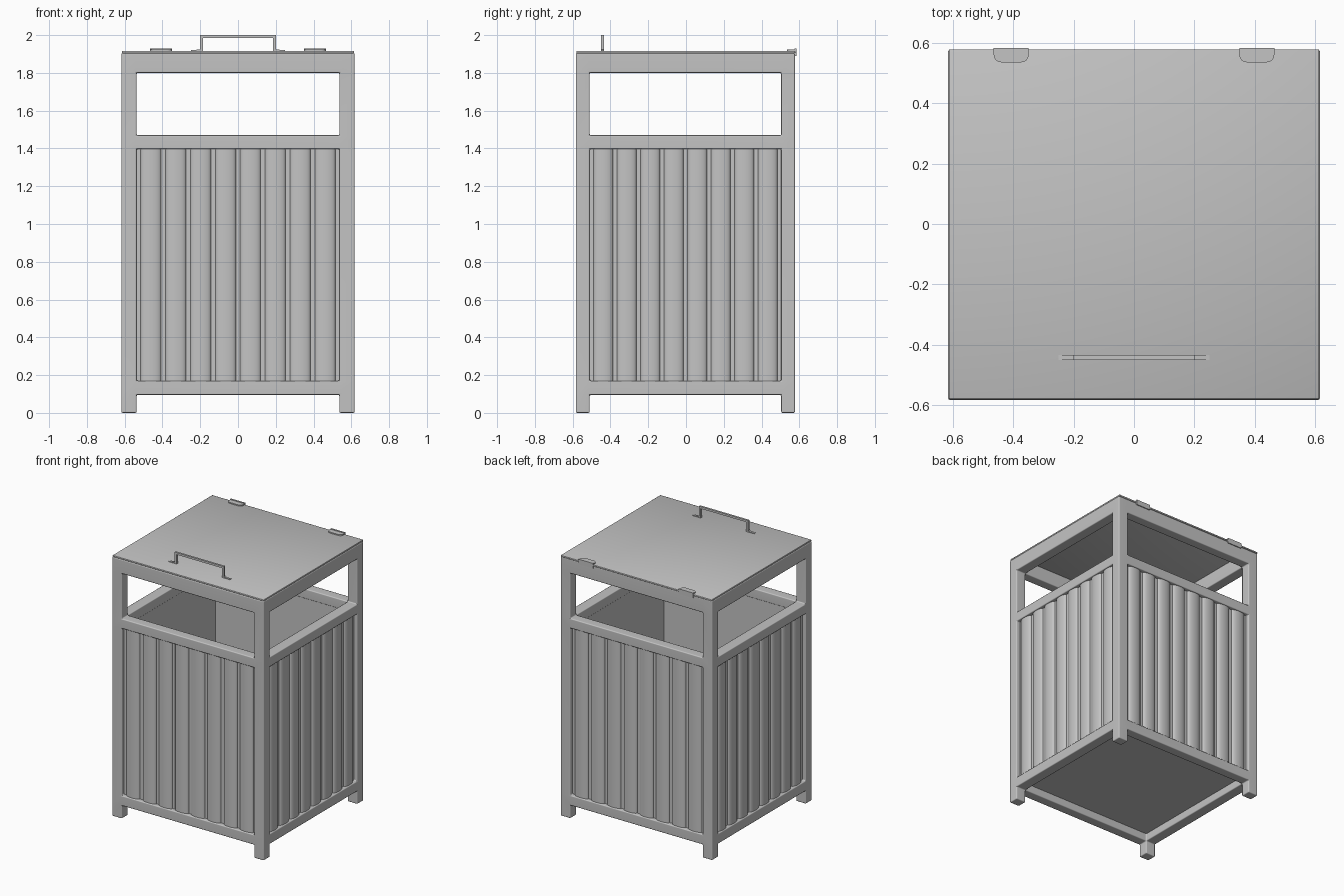
import bpy, bmesh, math
from mathutils import Matrix

if "Cube" in bpy.data.objects:
    bpy.data.objects.remove(bpy.data.objects["Cube"], do_unlink=True)

metal = bpy.data.materials.new("grey_metal")
metal.use_nodes = True
GREY = (0.55, 0.55, 0.55, 1)
metal.diffuse_color = GREY
metal.node_tree.nodes["Principled BSDF"].inputs["Base Color"].default_value = GREY

HX, HY, CY = 0.617, 0.58, -0.003       # outer half sizes and centre in y
IX, IY = 0.537, 0.507                  # half sizes of the openings
Z = [0, 0.095, 0.17, 1.397, 1.47, 1.80, 1.905]


def finish(name, bm, angle=60, y=CY):
    bmesh.ops.recalc_face_normals(bm, faces=bm.faces)
    mesh = bpy.data.meshes.new(name)
    bm.to_mesh(mesh)
    bm.free()
    mesh.materials.append(metal)
    ob = bpy.data.objects.new(name, mesh)
    ob.location.y = y
    bpy.context.collection.objects.link(ob)
    bpy.ops.object.select_all(action='DESELECT')
    ob.select_set(True)
    bpy.context.view_layer.objects.active = ob
    bpy.ops.object.shade_smooth_by_angle(angle=math.radians(angle))
    return ob


def add_box(bm, lo, hi):
    size = [b - a for a, b in zip(lo, hi)]
    mid = [(a + b) / 2 for a, b in zip(lo, hi)]
    m = Matrix.Translation(mid) @ Matrix.Diagonal((*size, 1))
    bmesh.ops.create_cube(bm, size=1, matrix=m)


def prism(bm, outline, axis_map, a, b):
    """Extrude a 2D outline from a to b; axis_map places (u, v, w) in space."""
    ends = [[bm.verts.new(axis_map(u, v, w)) for u, v in outline] for w in (a, b)]
    bm.faces.new(ends[0])
    bm.faces.new(ends[1])
    n = len(outline)
    for i in range(n):
        j = (i + 1) % n
        bm.faces.new((ends[0][i], ends[0][j], ends[1][j], ends[1][i]))


def round_edges(bm, offset, segments):
    bmesh.ops.recalc_face_normals(bm, faces=bm.faces)
    edges = [e for e in bm.edges if e.calc_face_angle(0) > 0.5]
    bmesh.ops.bevel(bm, geom=edges, offset=offset, segments=segments, profile=0.5, affect='EDGES')


# Frame: one fused shell of four posts and three rings of rails
def solid(i, j, k):
    if not (0 <= i < 3 and 0 <= j < 3 and 0 <= k < 6):
        return False
    outer = (i != 1) + (j != 1)
    return outer == 2 or (outer == 1 and k % 2 == 1)


cuts = [(-HX, -IX, IX, HX), (-HY, -IY, IY, HY), Z]
bm = bmesh.new()
grid = {}


def corner(key):
    if key not in grid:
        grid[key] = bm.verts.new([cuts[a][key[a]] for a in range(3)])
    return grid[key]


for cell in [(i, j, k) for i in range(3) for j in range(3) for k in range(6)]:
    if not solid(*cell):
        continue
    for a in range(3):
        for side in (0, 1):
            beside = list(cell)
            beside[a] += 2 * side - 1
            if solid(*beside):
                continue
            loop = []
            for du, dv in ((0, 0), (1, 0), (1, 1), (0, 1)):
                key = list(cell)
                key[a] += side
                key[(a + 1) % 3] += du
                key[(a + 2) % 3] += dv
                loop.append(corner(tuple(key)))
            bm.faces.new(loop)
round_edges(bm, 0.007, 2)
frame = finish("frame", bm)
even = frame.modifiers.new("even_shading", 'WEIGHTED_NORMAL')
even.keep_sharp = True


# Slatted panels: a backing board with eight gently bowed slats on each side
def panel(name, half, reach, inside, turn):
    bm = bmesh.new()
    back = reach - 0.028
    add_box(bm, (-half - 0.01, -back, Z[2] - 0.01), (half + 0.01, -inside - 0.002, Z[3] + 0.01))
    pitch = half * 2 / 8.15
    w = pitch * 0.41
    for n in range(8):
        x = (n - 3.5) * pitch
        arc = [(x - w * math.cos(math.pi * s / 12), -back - 0.02 * math.sin(math.pi * s / 12))
               for s in range(13)]
        prism(bm, arc, lambda u, v, t: (u, v, t), Z[2] - 0.005, Z[3] + 0.005)
    bmesh.ops.rotate(bm, verts=bm.verts, matrix=Matrix.Rotation(turn * math.pi / 2, 3, 'Z'))
    finish(name, bm, 40)


for turn, name in enumerate(("front_panel", "left_panel", "back_panel", "right_panel")):
    if turn % 2:
        panel(name, IY, HX, IX, turn)
    else:
        panel(name, IX, HY, IY, turn)

# Floor
bm = bmesh.new()
add_box(bm, (-IX - 0.01, -IY - 0.01, 0.15), (IX + 0.01, IY + 0.01, 0.165))
finish("floor", bm)

# Lid: thin sheet with softened edges
bm = bmesh.new()
add_box(bm, (-HX + 0.003, -HY + 0.003, 1.904), (HX - 0.003, HY + 0.002, 1.916))
round_edges(bm, 0.003, 2)
finish("lid", bm)

# Handle: flat strip bent into a bridge with two feet
bm = bmesh.new()
half_path = [(0.25, 1.914), (0.25, 1.92), (0.20, 1.924), (0.20, 2.0)]
inner = [(0.185, 1.985), (0.185, 1.914)]
outline = half_path + [(-x, z) for x, z in reversed(half_path)]
outline += [(-x, z) for x, z in reversed(inner)] + inner
prism(bm, outline, lambda u, v, w: (u, w, v), -0.45, -0.435)
finish("handle", bm, 30, 0)

# Hinges: rounded leaf on the lid, folded down over the back edge
for name, x in (("left_hinge", 0.407), ("right_hinge", -0.407)):
    bm = bmesh.new()
    r = 0.025
    leaf = [(x + 0.058, 0.58)]
    for sign, start in ((1, 0), (-1, 90)):
        for s in range(5):
            a = math.radians(start + 22.5 * s)
            turned = abs(math.cos(a))
            leaf.append((x + sign * (0.033 + r * turned), 0.561 - r * math.sin(a)))
    leaf.append((x - 0.058, 0.58))
    prism(bm, leaf, lambda u, v, w: (u, v, w), 1.912, 1.924)
    add_box(bm, (x - 0.058, 0.574, 1.89), (x + 0.058, 0.584, 1.928))
    finish(name, bm, 40, 0)
